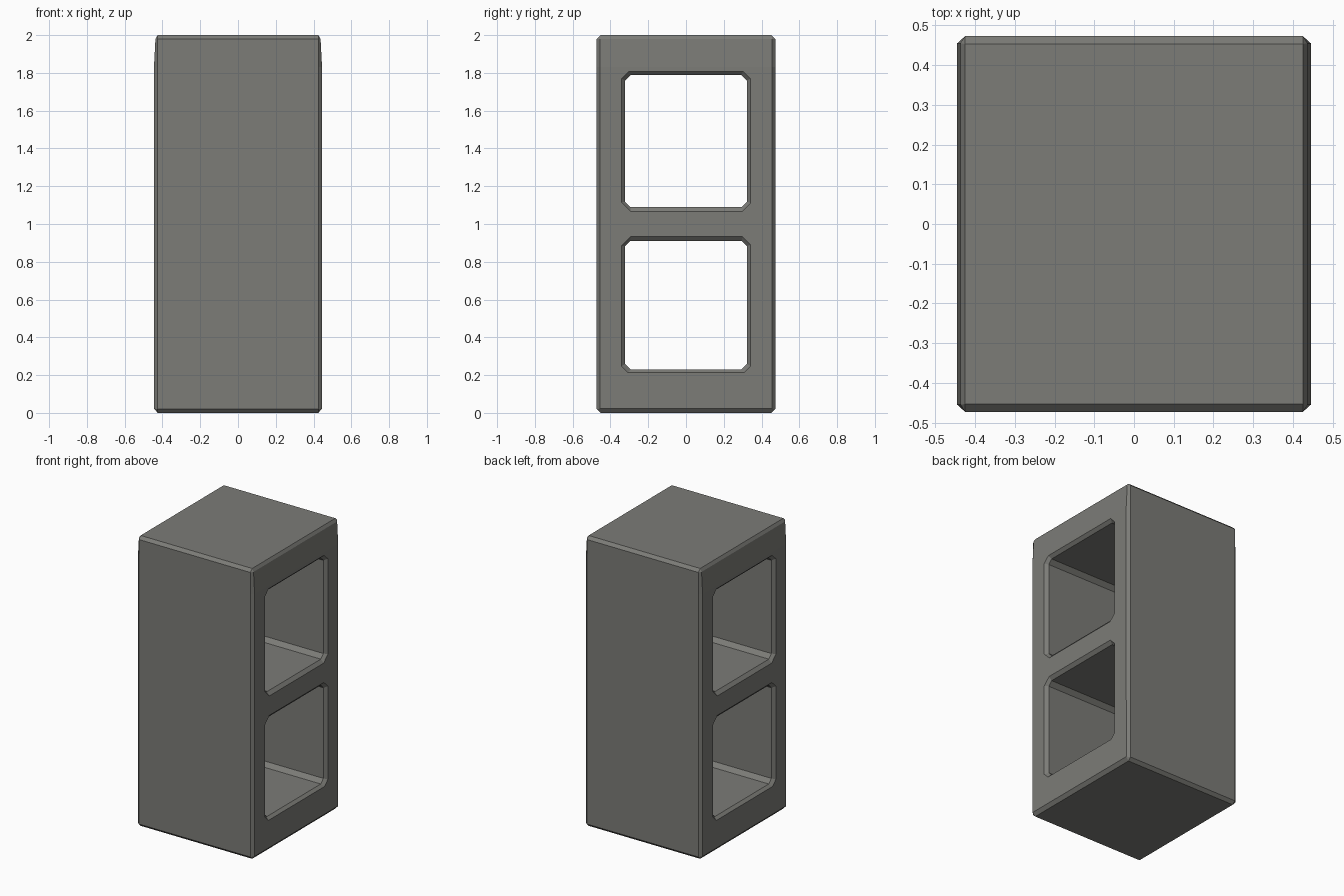
import bpy, bmesh

if "Cube" in bpy.data.objects:
    bpy.data.objects.remove(bpy.data.objects["Cube"])

HX, HY, H = 0.445, 0.473, 2.0

mat = bpy.data.materials.new("concrete_grey")
mat.diffuse_color = (0.2, 0.2, 0.185, 1)
mat.use_nodes = True
mat.node_tree.nodes["Principled BSDF"].inputs["Base Color"].default_value = mat.diffuse_color


def make_object(name, bm):
    bmesh.ops.recalc_face_normals(bm, faces=bm.faces)
    me = bpy.data.meshes.new(name)
    bm.to_mesh(me)
    bm.free()
    ob = bpy.data.objects.new(name, me)
    bpy.context.collection.objects.link(ob)
    return ob


def hole_cutter(name, z0, z1, hy=0.322, c=0.028):
    """Prism along x with clipped corners."""
    bm = bmesh.new()
    prof = [(-hy + c, z0), (hy - c, z0), (hy, z0 + c), (hy, z1 - c),
            (hy - c, z1), (-hy + c, z1), (-hy, z1 - c), (-hy, z0 + c)]
    face = bm.faces.new([bm.verts.new((-0.6, y, z)) for y, z in prof])
    ext = bmesh.ops.extrude_face_region(bm, geom=[face])
    bmesh.ops.translate(bm, vec=(1.2, 0, 0),
                        verts=[g for g in ext["geom"] if isinstance(g, bmesh.types.BMVert)])
    ob = make_object(name, bm)
    ob.hide_render = True
    return ob


# Solid block
bm = bmesh.new()
bmesh.ops.create_cube(bm, size=1)
for v in bm.verts:
    v.co = (v.co.x * 2 * HX, v.co.y * 2 * HY, (v.co.z + 0.5) * H)
block = make_object("concrete_block", bm)
block.data.materials.append(mat)

# Two square holes through the block, then worn edges
cutters = [hole_cutter("lower_hole_cutter", 0.23, 0.91),
           hole_cutter("upper_hole_cutter", 1.09, 1.788)]
for c in cutters:
    m = block.modifiers.new("hole", 'BOOLEAN')
    m.operation = 'DIFFERENCE'
    m.solver = 'EXACT'
    m.object = c
bev = block.modifiers.new("edges", 'BEVEL')
bev.width = 0.02
bev.segments = 1
bev.limit_method = 'ANGLE'
bev.angle_limit = 1.05

dg = bpy.context.evaluated_depsgraph_get()
mesh = bpy.data.meshes.new_from_object(block.evaluated_get(dg))
block.modifiers.clear()
block.data = mesh
mesh.materials.clear()
mesh.materials.append(mat)
for c in cutters:
    bpy.data.objects.remove(c)

# Slight taper of the two holed sides near the top
bm = bmesh.new()
bm.from_mesh(mesh)
bmesh.ops.bisect_plane(bm, geom=bm.verts[:] + bm.edges[:] + bm.faces[:],
                       plane_co=(0, 0, 1.83), plane_no=(0, 0, 1))
for v in bm.verts:
    if v.co.z > 1.95 and abs(v.co.x) > HX - 0.005:
        v.co.x *= 0.437 / HX
for f in bm.faces:
    f.material_index = 0
    f.smooth = False
bm.to_mesh(mesh)
bm.free()
